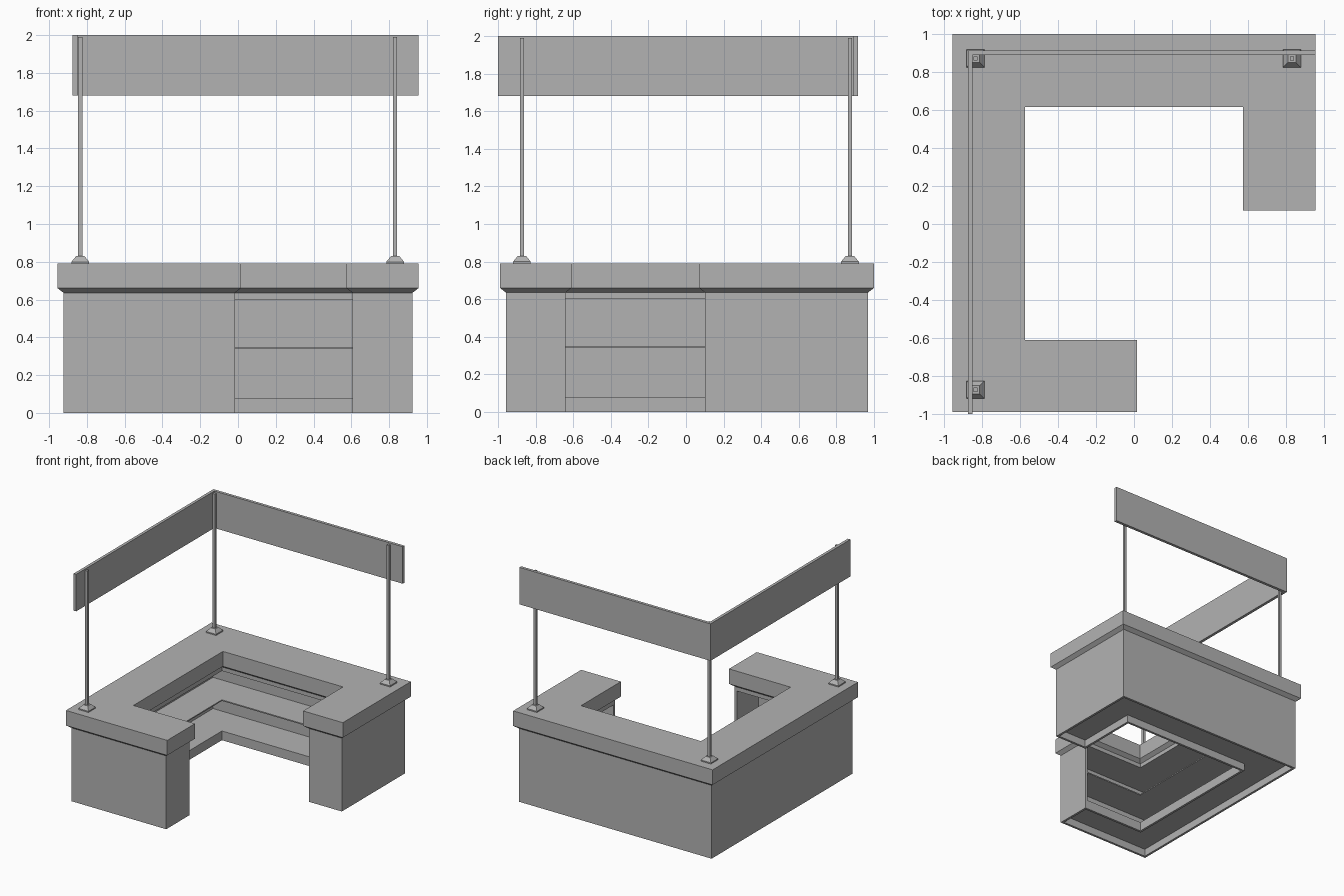
import bpy, bmesh

cube = bpy.data.objects.get("Cube")
if cube:
    bpy.data.objects.remove(cube, do_unlink=True)

grey = bpy.data.materials.new("light_grey")
grey.use_nodes = True
colour = (0.45, 0.45, 0.45, 1)
grey.diffuse_color = colour
grey.node_tree.nodes["Principled BSDF"].inputs["Base Color"].default_value = colour


def loft(name, layers):
    """Stack matching outlines [(points, z), ...] into a closed solid."""
    bm = bmesh.new()
    rings = [[bm.verts.new((x, y, z)) for x, y in pts] for pts, z in layers]
    for low, high in zip(rings, rings[1:]):
        for i in range(len(low)):
            j = (i + 1) % len(low)
            bm.faces.new((low[i], low[j], high[j], high[i]))
    bm.faces.new(rings[0])
    bm.faces.new(rings[-1])
    bmesh.ops.recalc_face_normals(bm, faces=bm.faces)
    mesh = bpy.data.meshes.new(name)
    bm.to_mesh(mesh)
    bm.free()
    mesh.materials.append(grey)
    obj = bpy.data.objects.new(name, mesh)
    bpy.context.collection.objects.link(obj)
    return obj


def prism(name, pts, z0, z1):
    return loft(name, [(pts, z0), (pts, z1)])


def outline(o, i):
    """Counter plan, inset by o on the outside and ends, by i on the inside."""
    left, right, front, back = -0.955 + o, 0.955 - o, -0.99 + o, 1.0 - o
    end_x, end_y = 0.015 - o, 0.07 + o
    in_l, in_r, in_f, in_b = -0.575 - i, 0.575 + i, -0.61 - i, 0.615 + i
    return [(end_x, front), (left, front), (left, back), (right, back),
            (right, end_y), (in_r, end_y), (in_r, in_b), (in_l, in_b),
            (in_l, in_f), (end_x, in_f)]


def square(x, y, h):
    return [(x - h, y - h), (x + h, y - h), (x + h, y + h), (x - h, y + h)]


overhang, thick = 0.032, 0.02
body = outline(overhang, overhang)
lining = outline(overhang + thick, overhang)
kick = outline(overhang + thick, overhang + thick)

# Worktop with a bevelled underside
top = outline(0, 0)
loft("worktop", [(body, 0.635), (top, 0.66), (top, 0.79)])

# Thin outer wall with closed arm ends, open towards the middle
prism("outer_wall", [body[9]] + body[:6] + lining[5::-1] + [lining[9]], 0, 0.635)

# Header and shelves following the counter
for name, z0, z1 in (("header", 0.60, 0.635), ("middle_shelf", 0.34, 0.35),
                     ("bottom_shelf", 0.065, 0.08)):
    prism(name, lining, z0, z1)

# Kick board under the front of the bottom shelf
prism("kick_board", lining[5:] + kick[:4:-1], 0, 0.065)

# Posts on tapered feet
for name, x, y in (("front", -0.835, -0.873), ("corner", -0.835, 0.872),
                   ("side", 0.832, 0.872)):
    foot, neck = square(x, y, 0.047), square(x, y, 0.022)
    loft(name + "_post_foot", [(foot, 0.79), (foot, 0.80), (neck, 0.83)])
    prism(name + "_post", square(x, y, 0.011), 0.83, 1.99)

# Overhead fascia boards, mitred at the corner
prism("side_fascia", [(-0.875, -1.0), (-0.85, -1.0), (-0.85, 0.89), (-0.875, 0.915)], 1.68, 2.0)
prism("back_fascia", [(-0.875, 0.915), (-0.85, 0.89), (0.955, 0.89), (0.955, 0.915)], 1.68, 2.0)
